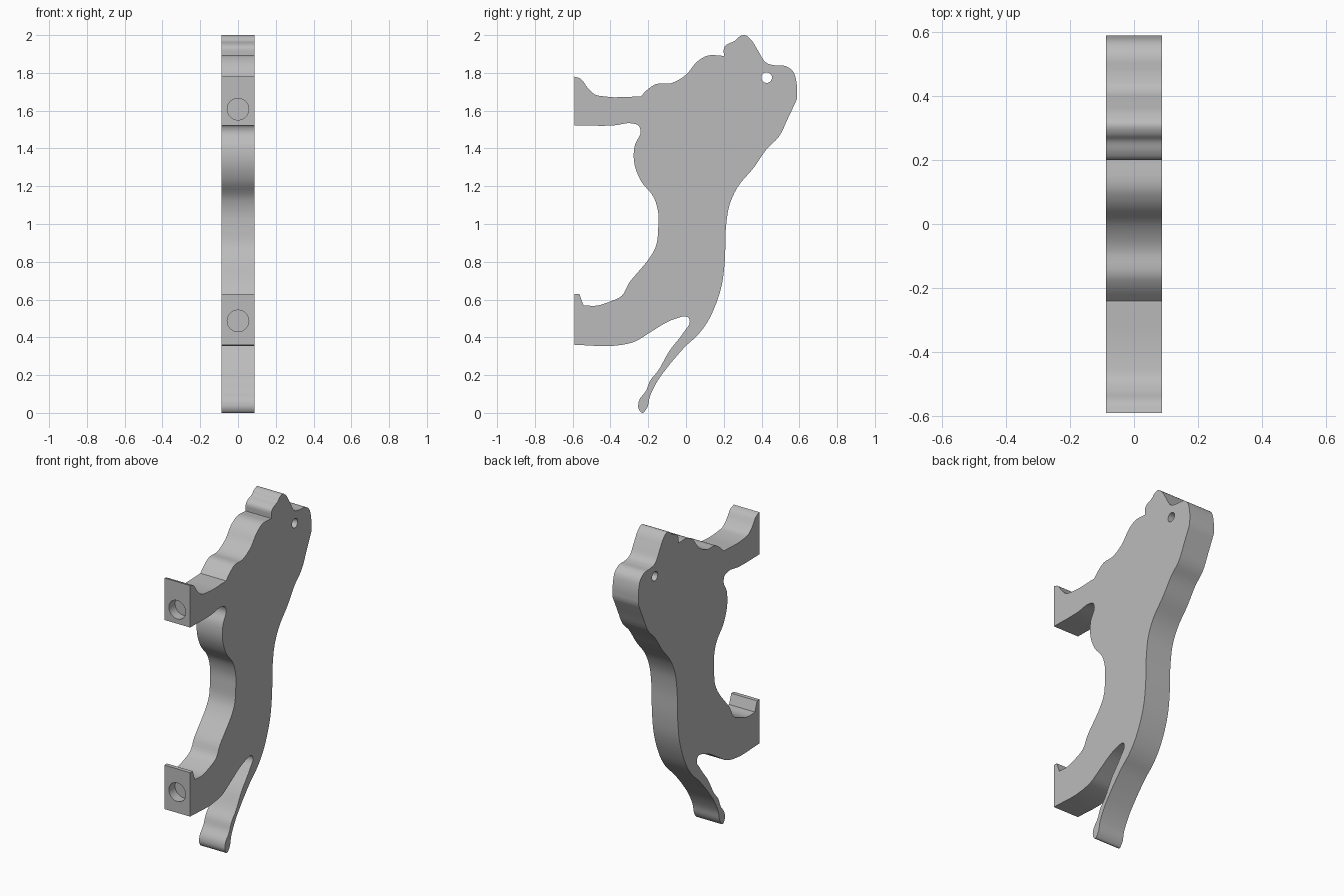
import bpy
import bmesh
from mathutils import Vector

HALF_WIDTH = 0.0875
STEPS = 4

cube = bpy.data.objects.get("Cube")
if cube:
    bpy.data.objects.remove(cube, do_unlink=True)

grey = bpy.data.materials.new("plain grey")
grey.use_nodes = True
colour = (0.5, 0.5, 0.5, 1)
grey.diffuse_color = colour
grey.node_tree.nodes["Principled BSDF"].inputs["Base Color"].default_value = colour


def smooth_run(points):
    """Centripetal-style curve through the points, leaving out the last one."""
    pts = [Vector(p) for p in points]
    result = []
    for i in range(len(pts) - 1):
        a, b = pts[i], pts[i + 1]
        span = (b - a).length

        # Tangents weighted by neighbouring lengths so long spans do not overshoot
        def tangent(k):
            if k == 0 or k == len(pts) - 1:
                return (b - a).normalized()
            before, after = pts[k] - pts[k - 1], pts[k + 1] - pts[k]
            mix = before.normalized() * after.length + after.normalized() * before.length
            return mix.normalized()

        ta, tb = tangent(i) * span, tangent(i + 1) * span
        for s in range(STEPS):
            t = s / STEPS
            u = 1 - t
            result.append(a * (u * u * (1 + 2 * t)) + ta * (t * u * u)
                          + b * (t * t * (3 - 2 * t)) - tb * (t * t * u))
    return result


# Side outline as (y, z) runs; every run starts and ends at a sharp corner
front_paw_top = [(-.59, 1.78), (-.56, 1.77), (-.52, 1.72), (-.48, 1.685),
                 (-.43, 1.675), (-.24, 1.675)]
shoulder = [(-.24, 1.675), (-.2, 1.715), (-.16, 1.74), (-.08, 1.745), (0, 1.79),
            (.06, 1.86), (.11, 1.89), (.2, 1.89)]
head = [(.2, 1.89), (.205, 1.94), (.225, 1.955), (.26, 1.97), (.28, 1.99),
        (.31, 2), (.34, 1.98), (.38, 1.92), (.43, 1.85), (.47, 1.84),
        (.53, 1.835), (.565, 1.81), (.585, 1.75), (.587, 1.66)]
spine = [(.587, 1.66), (.54, 1.56), (.49, 1.46), (.43, 1.4), (.36, 1.3),
         (.27, 1.19), (.23, 1.1), (.213, 1), (.205, .8), (.19, .68),
         (.16, .58), (.1, .46), (.06, .41), (0, .355), (-.08, .265)]
tail = [(-.08, .265), (-.15, .17), (-.19, .09), (-.21, .02), (-.232, 0),
        (-.25, .02), (-.25, .06), (-.21, .12), (-.19, .17), (-.15, .22),
        (-.09, .325), (-.01, .43), (.02, .485), (.01, .507), (-.02, .51)]
hind_leg_under = [(-.02, .51), (-.08, .49), (-.2, .42), (-.27, .378),
                  (-.34, .36), (-.59, .36)]
hind_foot_face = [(-.59, .36), (-.59, .63)]
hind_toe = [(-.59, .63), (-.565, .63)]
hind_claw = [(-.565, .63), (-.543, .57)]
belly = [(-.543, .57), (-.48, .567), (-.4, .59), (-.34, .62), (-.3, .69),
         (-.25, .75), (-.2, .81), (-.16, .88), (-.147, .98), (-.147, 1.06),
         (-.17, 1.14), (-.24, 1.23), (-.275, 1.33), (-.27, 1.42),
         (-.24, 1.49), (-.25, 1.52), (-.28, 1.532), (-.38, 1.522), (-.59, 1.522)]
front_paw_face = [(-.59, 1.522), (-.59, 1.78)]

outline = []
for run in (front_paw_top, shoulder, head, spine, tail, hind_leg_under,
            hind_foot_face, hind_toe, hind_claw, belly, front_paw_face):
    outline += smooth_run(run)

# Body: the outline extruded across its width
bm = bmesh.new()
side = bm.faces.new([bm.verts.new((-HALF_WIDTH, p.x, p.y)) for p in outline])
extruded = bmesh.ops.extrude_face_region(bm, geom=[side], use_keep_orig=True)
moved = [v for v in extruded["geom"] if isinstance(v, bmesh.types.BMVert)]
bmesh.ops.translate(bm, verts=moved, vec=(2 * HALF_WIDTH, 0, 0))
bmesh.ops.recalc_face_normals(bm, faces=bm.faces)
mesh = bpy.data.meshes.new("animal_handle_body")
bm.to_mesh(mesh)
bm.free()
body = bpy.data.objects.new("animal_handle_body", mesh)
bpy.context.collection.objects.link(body)
mesh.materials.append(grey)


def drill(name, radius, depth, centre, rotation):
    """Cut a round hole into the body."""
    bpy.ops.mesh.primitive_cylinder_add(vertices=40, radius=radius, depth=depth,
                                        location=centre, rotation=rotation)
    cutter = bpy.context.object
    cutter.name = name
    cutter.hide_render = True
    cutter.data.materials.append(grey)
    bpy.ops.object.select_all(action="DESELECT")
    body.select_set(True)
    bpy.context.view_layer.objects.active = body
    cut = body.modifiers.new(name, "BOOLEAN")
    cut.operation = "DIFFERENCE"
    cut.solver = "EXACT"
    cut.object = cutter
    bpy.ops.object.modifier_apply(modifier=cut.name)
    bpy.data.objects.remove(cutter, do_unlink=True)


# Eye hole goes right through; each foot has a shallow mounting hole
QUARTER = 1.5708
drill("eye_hole", .028, 1, (0, .427, 1.775), (0, QUARTER, 0))
for name, height in (("front_foot_hole", 1.608), ("hind_foot_hole", .487)):
    drill(name, .057, .12, (0, -.59, height), (QUARTER, 0, 0))

bpy.ops.object.shade_smooth_by_angle()
